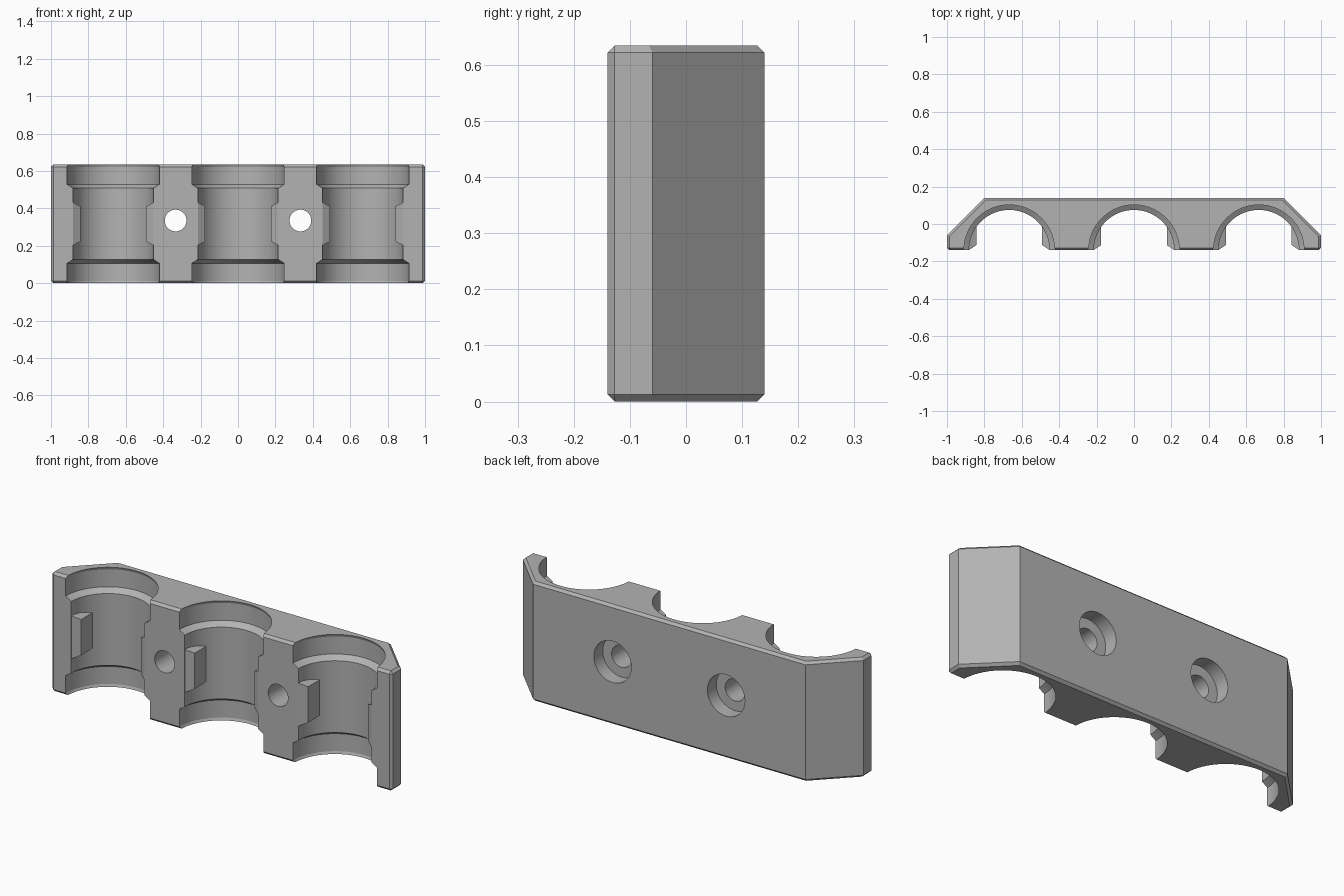
import bpy, bmesh, math
from mathutils import Matrix, Vector

cube = bpy.data.objects.get("Cube")
if cube:
    bpy.data.objects.remove(cube, do_unlink=True)

HEIGHT, FRONT, BACK, CHAMFER = 0.635, -0.14, 0.14, 0.013
SPACING = 0.667

grey = bpy.data.materials.new("plain grey")
grey.use_nodes = True
colour = (0.45, 0.45, 0.45, 1)
grey.diffuse_color = colour
grey.node_tree.nodes["Principled BSDF"].inputs["Base Color"].default_value = colour


def make_object(name, bm):
    bmesh.ops.recalc_face_normals(bm, faces=bm.faces[:])
    mesh = bpy.data.meshes.new(name)
    bm.to_mesh(mesh)
    bm.free()
    mesh.materials.append(grey)
    obj = bpy.data.objects.new(name, mesh)
    bpy.context.collection.objects.link(obj)
    return obj


def lathe(name, profile, matrix, sides):
    """Closed solid of revolution about local z from (radius, height) pairs."""
    bm = bmesh.new()
    rings = []
    for r, h in profile:
        rings.append([bm.verts.new((r * math.cos(a), r * math.sin(a), h))
                      for a in (math.tau * i / sides for i in range(sides))])
    for low, high in zip(rings, rings[1:]):
        for i in range(sides):
            j = (i + 1) % sides
            bm.faces.new((low[i], low[j], high[j], high[i]))
    bm.faces.new(rings[0])
    bm.faces.new(rings[-1])
    bm.transform(matrix)
    return make_object(name, bm)


# Block: plan outline with wide back corners, extruded and chamfered
bm = bmesh.new()
outline = [(-1, FRONT), (1, FRONT), (1, -0.06), (0.8, BACK), (-0.8, BACK), (-1, -0.06)]
base = bm.faces.new([bm.verts.new((x, y, 0)) for x, y in outline])
top = bmesh.ops.extrude_face_region(bm, geom=[base])
bmesh.ops.translate(bm, vec=(0, 0, HEIGHT),
                    verts=[g for g in top["geom"] if isinstance(g, bmesh.types.BMVert)])
bmesh.ops.recalc_face_normals(bm, faces=bm.faces[:])
edges = []
for e in bm.edges:
    a, b = e.verts
    upright = abs(a.co.z - b.co.z) > 0.1
    if not upright or a.co.y < FRONT + 0.01:
        edges.append(e)
bmesh.ops.bevel(bm, geom=edges, offset=CHAMFER, segments=1, affect='EDGES')
block = make_object("holder_block", bm)

# Stepped half-round bores with slightly lipped ends
half = [(0.242, -0.05), (0.242, 0), (0.247, CHAMFER), (0.247, 0.106), (0.215, 0.127)]
bore = half + [(r, HEIGHT - h) for r, h in reversed(half)]
cutters = [lathe("bore_cutter", bore, Matrix.Translation((x, FRONT, 0)), 96)
           for x in (-SPACING, 0, SPACING)]

# Counterbored screw holes, wide end at the back
screw = [(0.058, -0.3), (0.058, 0.065), (0.11, 0.065), (0.11, 0.3)]
for x in (-SPACING / 2, SPACING / 2):
    place = Matrix.Translation((x, 0, 0.335)) @ Matrix.Rotation(-math.pi / 2, 4, 'X')
    cutters.append(lathe("screw_cutter", screw, place, 64))

for cutter in cutters:
    cutter.hide_render = True
    mod = block.modifiers.new("cut", 'BOOLEAN')
    mod.operation, mod.solver, mod.object = 'DIFFERENCE', 'EXACT', cutter
    bpy.context.view_layer.objects.active = block
    bpy.ops.object.modifier_apply(modifier=mod.name)
for cutter in cutters:
    bpy.data.objects.remove(cutter, do_unlink=True)

# Smooth curved walls, crisp edges
bpy.ops.object.select_all(action='DESELECT')
block.select_set(True)
bpy.context.view_layer.objects.active = block
bpy.ops.object.shade_smooth_by_angle(angle=math.radians(20))


# Gripping tabs: tapered pads on both walls of each bore
def tab(name, centre, side):
    bm = bmesh.new()
    for x, y, tall in ((0.176, -0.113, 0.095), (0.216, FRONT, 0.115)):
        for yy in (y, 0):
            for s in (-1, 1):
                bm.verts.new(Vector((centre + side * x, yy, HEIGHT / 2 + s * tall)))
    bmesh.ops.convex_hull(bm, input=bm.verts[:])
    bmesh.ops.dissolve_limit(bm, angle_limit=0.01, verts=bm.verts[:], edges=bm.edges[:])
    return make_object(name, bm)


for label, centre in (("right", -SPACING), ("middle", 0), ("left", SPACING)):
    for side, word in ((-1, "right"), (1, "left")):
        tab(f"{label}_bore_{word}_tab", centre, side)
